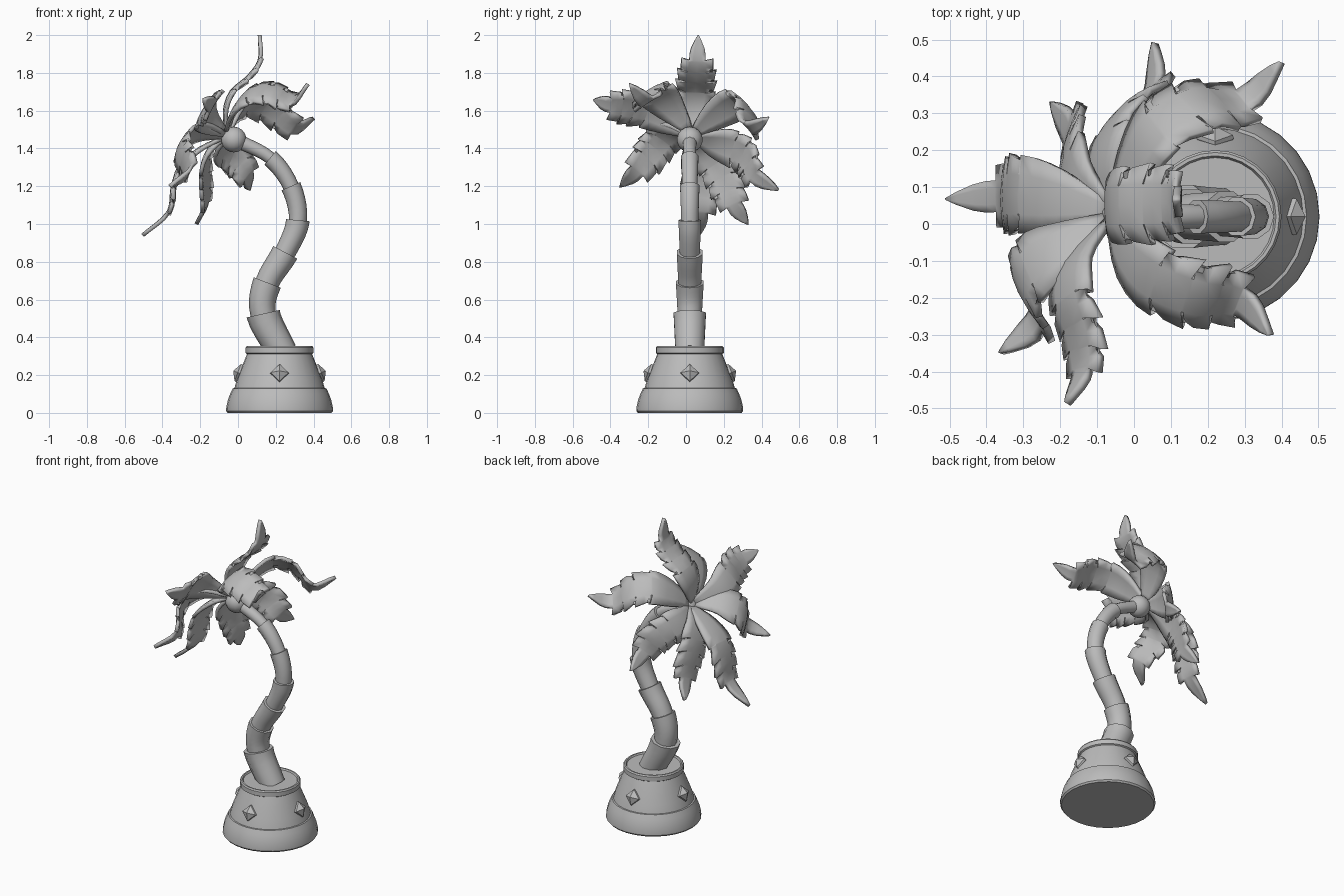
import bpy, bmesh, math
from mathutils import Vector, Matrix

if "Cube" in bpy.data.objects:
    bpy.data.objects.remove(bpy.data.objects["Cube"])

grey = bpy.data.materials.new("plain_grey")
grey.use_nodes = True
grey.diffuse_color = (0.5, 0.5, 0.5, 1)
grey.node_tree.nodes["Principled BSDF"].inputs["Base Color"].default_value = grey.diffuse_color

POT = Vector((0.22, 0.02, 0))          # pot axis on the ground
CROWN = Vector((-0.87, 0, 0.5))        # direction the crown faces


def finish(name, bm, angle=30):
    """Turn a bmesh into a shaded object."""
    bmesh.ops.recalc_face_normals(bm, faces=bm.faces)
    mesh = bpy.data.meshes.new(name)
    bm.to_mesh(mesh)
    bm.free()
    mesh.materials.append(grey)
    obj = bpy.data.objects.new(name, mesh)
    bpy.context.collection.objects.link(obj)
    bpy.ops.object.select_all(action='DESELECT')
    obj.select_set(True)
    bpy.context.view_layer.objects.active = obj
    bpy.ops.object.shade_smooth_by_angle(angle=math.radians(angle))
    return obj


def loft(rings, closed=True):
    """Skin a list of equally sized point rows."""
    bm = bmesh.new()
    rows = [[bm.verts.new(p) for p in ring] for ring in rings]
    n = len(rows[0])
    for a, b in zip(rows, rows[1:]):
        for i in range(n if closed else n - 1):
            j = (i + 1) % n
            bm.faces.new((a[i], a[j], b[j], b[i]))
    if closed:
        bm.faces.new(rows[0])
        bm.faces.new(rows[-1])
    return bm


def circle(centre, u, v, r, sides):
    steps = [math.tau * i / sides for i in range(sides)]
    return [centre + u * (r * math.cos(a)) + v * (r * math.sin(a)) for a in steps]


def along(points, t):
    """Position and tangent on a smooth curve through the points, t in 0..1."""
    def position(t):
        s = t * (len(points) - 1)
        i = min(int(s), len(points) - 2)
        f = s - i
        b, c = points[i], points[i + 1]
        a = points[i - 1] if i else 2 * b - c
        d = points[i + 2] if i + 2 < len(points) else 2 * c - b
        return 0.5 * (2 * b + (c - a) * f + (2 * a - 5 * b + 4 * c - d) * f ** 2
                      + (3 * b - a - 3 * c + d) * f ** 3)
    lo, hi = max(t - 0.02, 0), min(t + 0.02, 1)
    return position(t), (position(hi) - position(lo)).normalized()


# Pot: turned profile with a bulging foot, a ledge, a rim and a shallow top
X, Y, Z = Vector((1, 0, 0)), Vector((0, 1, 0)), Vector((0, 0, 1))
profile = [(0.275, 0), (0.283, 0.01), (0.282, 0.03), (0.273, 0.07), (0.262, 0.1),
           (0.248, 0.13), (0.239, 0.131), (0.225, 0.18), (0.172, 0.312), (0.18, 0.317),
           (0.18, 0.345), (0.174, 0.353), (0.165, 0.353), (0.16, 0.344)]
finish("pot", loft([circle(POT + Z * z, X, Y, r, 28) for r, z in profile]), 25)

# Four cut studs around the pot, tilted with its wall
for k, side in enumerate(("left", "back", "right", "front")):
    spin = Matrix.Rotation(k * math.pi / 2, 3, 'Z')
    out = spin @ Vector((0.935, 0, 0.355))
    up = spin @ Vector((-0.355, 0, 0.935))
    centre = POT + spin @ Vector((0.212, 0, 0.21))
    stud = [(0.04, -0.02), (0.05, 0), (0.048, 0.01), (0.003, 0.034)]
    finish("stud_" + side,
           loft([circle(centre + out * d, up, out.cross(up), r, 4) for r, d in stud]), 15)

# Trunk: flared sections stacked along a bent path
joints = [Vector((x, 0.02, z)) for x, z in
          ((0.235, 0.32), (0.133, 0.525), (0.155, 0.69), (0.25, 0.85),
           (0.317, 1.02), (0.28, 1.2), (0.17, 1.35), (0.0, 1.44))]
radii = [0.09, 0.077, 0.072, 0.063, 0.054, 0.048, 0.038]
for k, radius in enumerate(radii):
    rings = []
    for step in range(6):
        f = step / 5
        p, t = along(joints, (k + f) / len(radii))
        rings.append(circle(p, Y.cross(t).normalized(), Y, radius * (0.88 + 0.12 * f), 10))
    finish("trunk_section_%d" % (k + 1), loft(rings), 38)

# Round heart of the crown
bm = bmesh.new()
bmesh.ops.create_uvsphere(bm, u_segments=14, v_segments=9, radius=0.068,
                          matrix=Matrix.Translation((-0.022, 0.02, 1.447)))
finish("crown_heart", bm)


def leaf_stations():
    """Rows of (place along leaf, body half width, edge half width, edge sweep)."""
    rows = []
    for step in range(7):                                   # plain lower half
        f = step / 6
        w = 0.02 + 0.085 * math.sin(f * math.pi / 2)
        rows.append((0.4 * f, w, w, 0.015 * f ** 4))
    cuts = [0.4, 0.54, 0.67, 0.78]
    widths = [0.105, 0.108, 0.102, 0.082]
    for k in range(3):                                      # toothed upper half
        for f in (0.07, 0.5, 1):
            w = widths[k] + (widths[k + 1] - widths[k]) * f
            rows.append((cuts[k] + (cuts[k + 1] - cuts[k]) * f,
                         w, w * (0.84 + 0.18 * f), 0.02 * f * f))
    tip = [(0.795, 0.042), (0.85, 0.042), (0.9, 0.035), (0.96, 0.017), (1, 0.002)]
    return rows + [(t, w, w, 0) for t, w in tip]


def leaf(name, *coords):
    """Nearly flat, toothed leaf following a path."""
    points = [Vector(c) for c in coords]
    across = (points[-1] - points[0]).cross(CROWN).normalized()
    rows = []
    for t, body, edge, sweep in leaf_stations():
        p, tangent = along(points, t)
        side = (across - tangent * across.dot(tangent)).normalized()
        normal = side.cross(tangent)
        row = []
        for s in (-1, -0.5, 0, 0.5, 1):
            reach = (edge if abs(s) == 1 else body) * s
            row.append(p + side * reach + tangent * (sweep * (abs(s) == 1))
                       - normal * (1.1 * reach * reach))
        rows.append(row)
    obj = finish(name, loft(rows, closed=False))
    thick = obj.modifiers.new("thickness", 'SOLIDIFY')
    thick.thickness = 0.021
    thick.offset = 0


# Eight leaves around the crown
leaf("leaf_top", (-.06, .03, 1.49), (-.07, .04, 1.6), (-.035, .05, 1.7),
     (.055, .055, 1.78), (.115, .06, 1.87), (.115, .065, 2))
leaf("leaf_low", (-.07, .04, 1.46), (-.2, .065, 1.4), (-.305, .08, 1.31),
     (-.347, .08, 1.19), (-.37, .075, 1.06), (-.505, .068, .94))
leaf("leaf_front_low", (-.07, .01, 1.47), (-.2, -.06, 1.49), (-.285, -.12, 1.45),
     (-.305, -.18, 1.38), (-.26, -.26, 1.28), (-.36, -.35, 1.2))
leaf("leaf_front", (-.07, .01, 1.48), (-.165, -.1, 1.55), (-.18, -.2, 1.6),
     (-.15, -.3, 1.62), (-.14, -.4, 1.63), (-.18, -.487, 1.66))
leaf("leaf_front_high", (-.06, .02, 1.49), (-.02, -.08, 1.61), (.06, -.155, 1.69),
     (.18, -.2, 1.7), (.29, -.21, 1.65), (.37, -.3, 1.74))
leaf("leaf_back_high", (-.05, .04, 1.48), (-.01, .15, 1.57), (.06, .265, 1.64),
     (.18, .33, 1.61), (.3, .335, 1.51), (.4, .437, 1.56))
leaf("leaf_back", (-.06, .05, 1.46), (-.09, .15, 1.43), (-.07, .25, 1.4),
     (-.015, .325, 1.35), (.05, .365, 1.255), (.057, .49, 1.18))
leaf("leaf_back_low", (-.07, .05, 1.46), (-.15, .1, 1.4), (-.18, .155, 1.32),
     (-.18, .21, 1.22), (-.175, .255, 1.1), (-.22, .33, 1))
